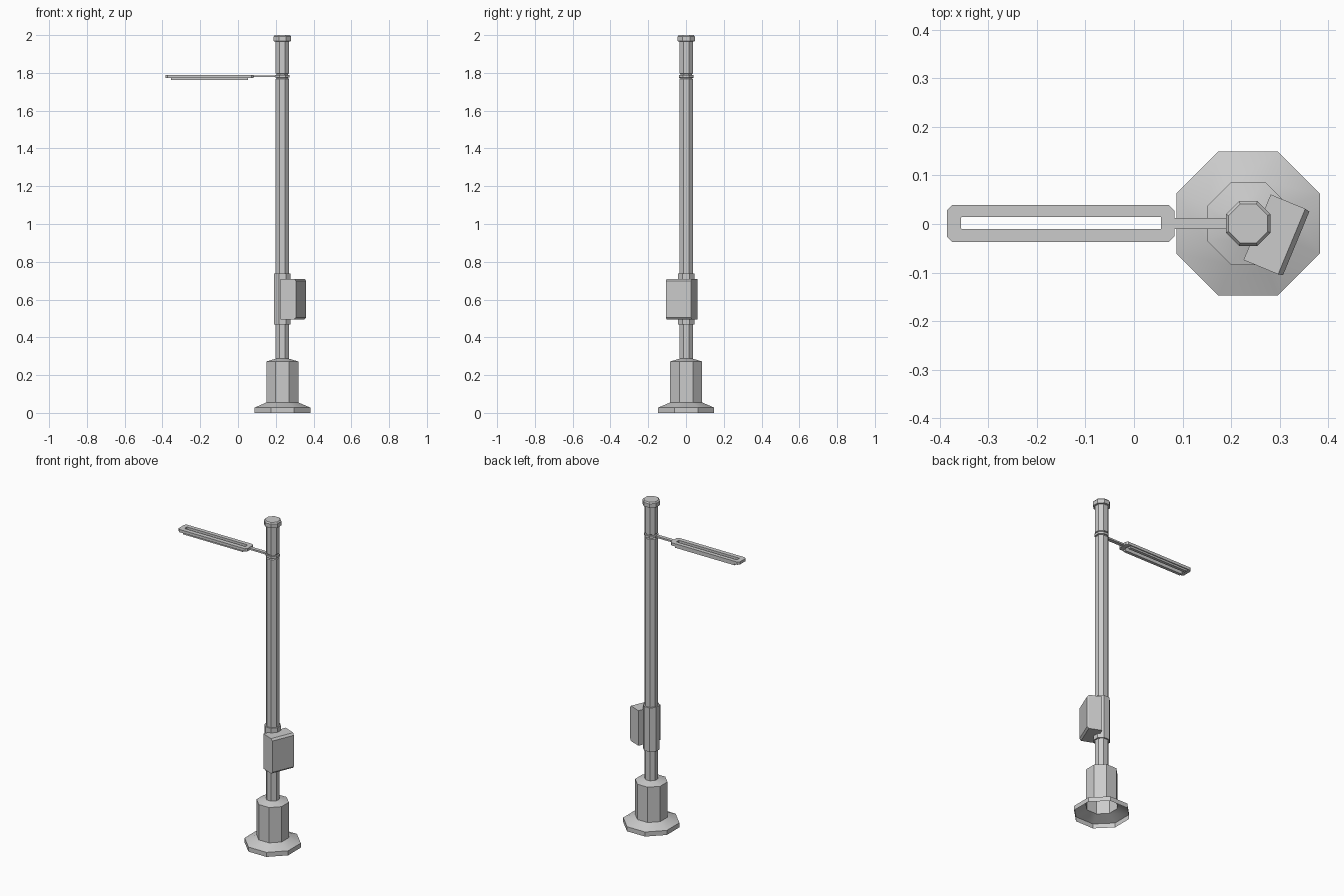
import bpy, bmesh, math
from mathutils import Matrix

if "Cube" in bpy.data.objects:
    bpy.data.objects.remove(bpy.data.objects["Cube"])

PX, PY = 0.235, 0.001          # pole axis
SIDES = 8
COS = math.cos(math.pi / SIDES)


def finish(name, bm, matrix=None, smooth=False):
    bmesh.ops.recalc_face_normals(bm, faces=bm.faces)
    mesh = bpy.data.meshes.new(name)
    bm.to_mesh(mesh)
    bm.free()
    ob = bpy.data.objects.new(name, mesh)
    bpy.context.collection.objects.link(ob)
    if matrix:
        ob.matrix_world = matrix
    if smooth:
        bpy.ops.object.select_all(action='DESELECT')
        ob.select_set(True)
        bpy.context.view_layer.objects.active = ob
        bpy.ops.object.shade_smooth_by_angle(angle=math.radians(30))
    return ob


def loft(bm, rings, caps=(False, False), closed=False):
    """Bridge successive rings of points with quads."""
    vs = [[bm.verts.new(p) for p in r] for r in rings]
    pairs = list(zip(vs, vs[1:])) + ([(vs[-1], vs[0])] if closed else [])
    n = len(vs[0])
    for a, b in pairs:
        for i in range(n):
            j = (i + 1) % n
            bm.faces.new((a[i], a[j], b[j], b[i]))
    for use, ring in zip(caps, (vs[0], vs[-1])):
        if use:
            bm.faces.new(ring)


def octagonal(name, profile, caps, smooth=False):
    """Turn an (apothem, z) profile into an eight-sided part on the pole axis."""
    rings = []
    for r, z in profile:
        rings.append([(r / COS * math.cos((k + .5) * math.tau / SIDES),
                       r / COS * math.sin((k + .5) * math.tau / SIDES), z)
                      for k in range(SIDES)])
    bm = bmesh.new()
    loft(bm, rings, caps)
    return finish(name, bm, Matrix.Translation((PX, PY, 0)), smooth)


def box(name, x0, x1, y0, y1, z0, z1):
    bm = bmesh.new()
    loft(bm, [[(x0, y0, z), (x1, y0, z), (x1, y1, z), (x0, y1, z)] for z in (z0, z1)],
         (True, True))
    return finish(name, bm)


def chamfered(x0, x1, y0, y1, c, z):
    return [(x0 + c, y0, z), (x1 - c, y0, z), (x1, y0 + c, z), (x1, y1 - c, z),
            (x1 - c, y1, z), (x0 + c, y1, z), (x0, y1 - c, z), (x0, y0 + c, z)]


# Hollow foot, open underneath
octagonal("base", [(.148, 0), (.148, .028), (.085, .055), (.085, .272), (.035, .287)],
          (False, False), True)

# Pole with grooves around the arm clamp, and the top section
octagonal("pole", [(.036, .28), (.036, 1.768), (.030, 1.772), (.030, 1.794),
                   (.036, 1.798), (.036, 1.968)], (False, False))
octagonal("arm_clamp", [(.030, 1.776), (.038, 1.776), (.038, 1.790), (.030, 1.790)],
          (False, False))
octagonal("top_cap", [(.036, 1.966), (.046, 1.968), (.046, 1.992), (.040, 2.0)],
          (False, True))
octagonal("box_collar", [(.036, .468), (.044, .468), (.044, .738), (.036, .738)],
          (False, False))

# Control box facing a corner of the pole, with a bevelled front
bm = bmesh.new()
loft(bm, [[(x, -w, z0), (x, w, z0), (x, w, z1), (x, -w, z1)]
          for x, w, z0, z1 in ((.020, .073, .495, .710), (.097, .073, .495, .710),
                               (.107, .071, .506, .698))], (True, True))
finish("control_box", bm,
       Matrix.Translation((PX, PY, 0)) @ Matrix.Rotation(math.radians(-22.5), 4, 'Z'))

# Arm and slotted lamp head
box("lamp_arm", .070, .205, -.010, .012, 1.777, 1.787)
outer = (-.385, .083, -.037, .039, .011)
inner = (-.356, .056, -.010, .014, .001)
bm = bmesh.new()
loft(bm, [chamfered(*outer, 1.773), chamfered(*outer, 1.790),
          chamfered(*inner, 1.790), chamfered(*inner, 1.773)], closed=True)
finish("lamp_head", bm)

# Light strips under the head, one on each side of the slot
for side, y in (("front", -.0195), ("back", .0235)):
    box("light_strip_" + side, -.354, .052, y - .0095, y + .0095, 1.762, 1.774)
